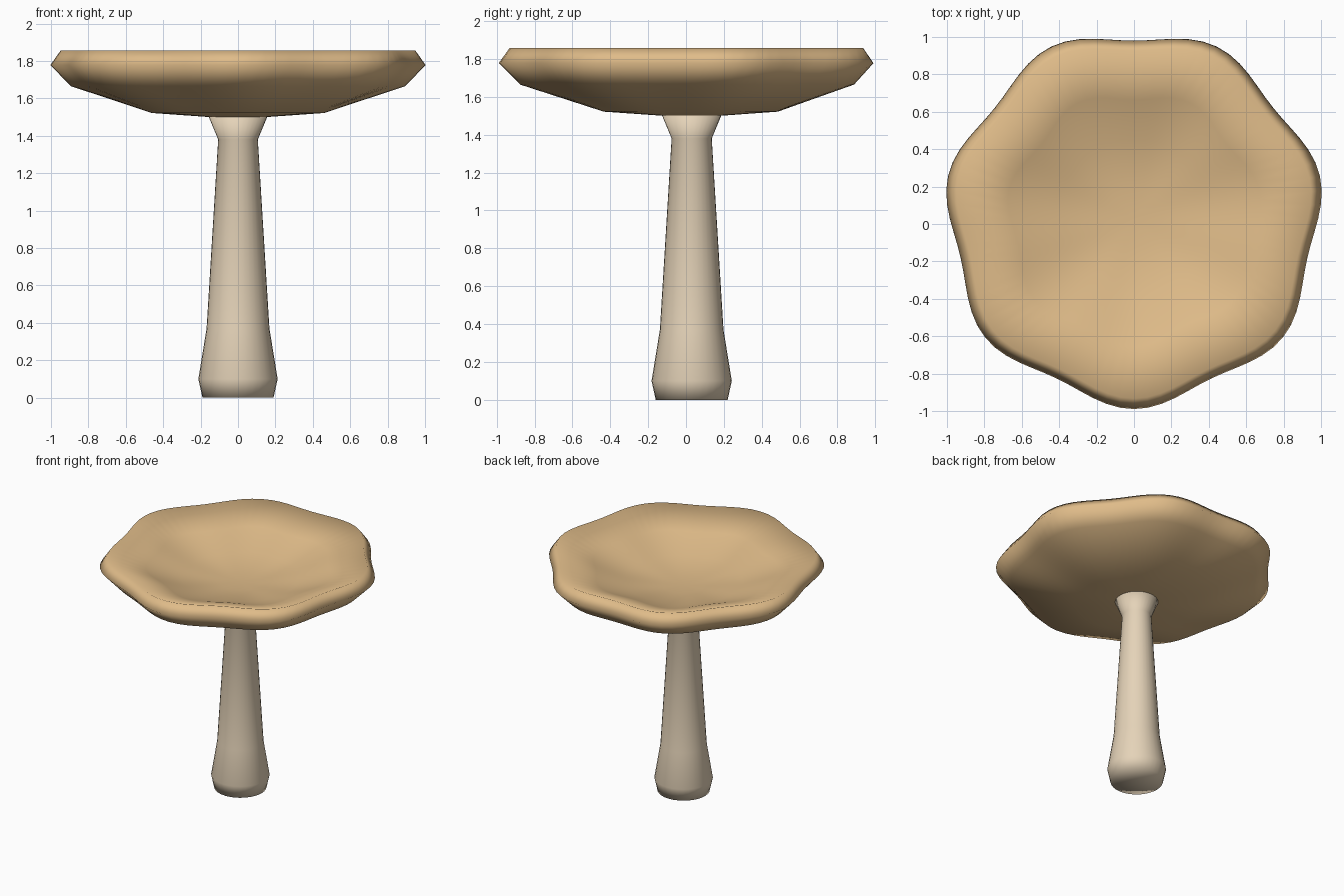
import bpy, bmesh, math

if "Cube" in bpy.data.objects:
    bpy.data.objects.remove(bpy.data.objects["Cube"], do_unlink=True)

AXIS_Y = 0.03   # the mushroom axis sits slightly behind the centre
LOBES = 7


def material(name, rgb):
    mat = bpy.data.materials.new(name)
    mat.use_nodes = True
    mat.diffuse_color = (*rgb, 1)
    bsdf = mat.node_tree.nodes["Principled BSDF"]
    bsdf.inputs["Base Color"].default_value = (*rgb, 1)
    bsdf.inputs["Roughness"].default_value = 0.8
    return mat


def lathe(name, profile, segments, mat):
    """Revolve (radius, height, lobe strength) points from bottom to top."""
    bm = bmesh.new()
    rings = []
    for radius, z, wave in profile:
        ring = []
        for i in range(segments):
            turn = 2 * math.pi * i / segments
            r = radius * (1 + wave * math.cos(LOBES * turn))
            ring.append(bm.verts.new((r * math.sin(turn), AXIS_Y - r * math.cos(turn), z)))
        rings.append(ring)
    for low, high in zip(rings, rings[1:]):
        for i in range(segments):
            j = (i + 1) % segments
            bm.faces.new((low[i], low[j], high[j], high[i]))
    # Close both ends with fans
    for ring, z in ((rings[0][::-1], profile[0][1]), (rings[-1], profile[-1][1])):
        centre = bm.verts.new((0, AXIS_Y, z))
        for i in range(segments):
            bm.faces.new((ring[i], ring[(i + 1) % segments], centre))
    for face in bm.faces:
        face.smooth = True
    mesh = bpy.data.meshes.new(name)
    bm.to_mesh(mesh)
    bm.free()
    mesh.materials.append(mat)
    obj = bpy.data.objects.new(name, mesh)
    bpy.context.collection.objects.link(obj)
    return obj


tan = material("cap tan", (0.74, 0.5, 0.25))
cream = material("stem cream", (0.78, 0.65, 0.48))

# Stem: bulbous foot, tapering shaft, flared neck
lathe("stem", [(0.19, 0, 0), (0.212, 0.1, 0), (0.168, 0.37, 0),
               (0.106, 1.38, 0), (0.16, 1.51, 0)], 32, cream)

# Cap: shallow underside, rounded lobed rim, dished top
lathe("cap", [(0.15, 1.5, 0), (0.46, 1.522, 0.01), (0.88, 1.665, 0.03),
              (0.985, 1.778, 0.035), (0.93, 1.857, 0.035), (0.66, 1.765, 0.04),
              (0.42, 1.675, 0.02), (0.15, 1.64, 0)], 84, tan)
